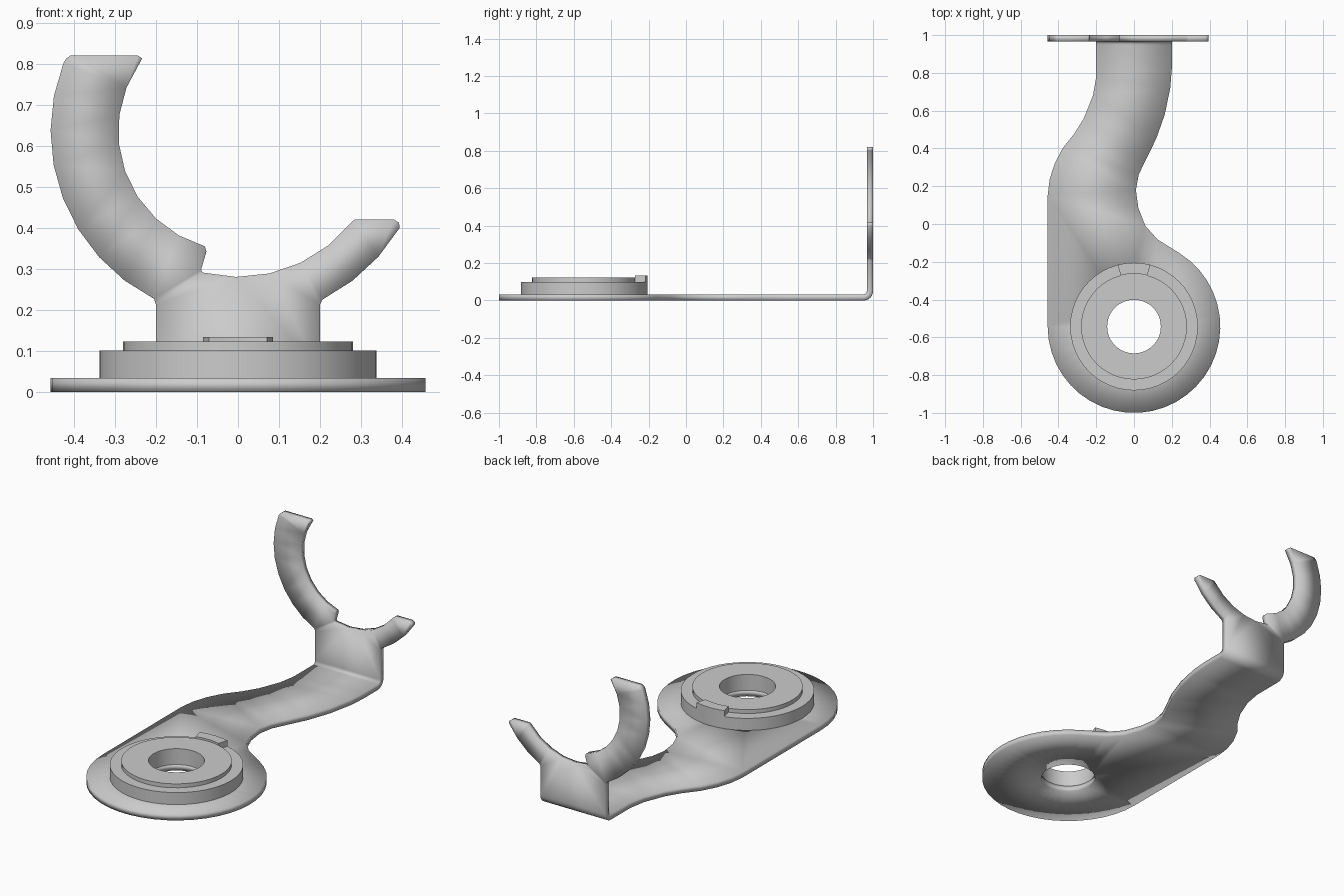
import bpy, bmesh
from math import sin, cos, pi, radians
from mathutils import Vector

if "Cube" in bpy.data.objects:
    bpy.data.objects.remove(bpy.data.objects["Cube"])

CY, R, HOLE, T, BEND = -0.543, 0.457, 0.142, 0.033, 0.05


def arc(cx, cy, r, a0, a1, n):
    return [(cx + r * cos(radians(a0 + (a1 - a0) * i / n)),
             cy + r * sin(radians(a0 + (a1 - a0) * i / n))) for i in range(n + 1)]


def finish(bm, name):
    me = bpy.data.meshes.new(name)
    bm.to_mesh(me)
    bm.free()
    ob = bpy.data.objects.new(name, me)
    bpy.context.collection.objects.link(ob)
    bpy.ops.object.select_all(action='DESELECT')
    ob.select_set(True)
    bpy.context.view_layer.objects.active = ob
    bpy.ops.object.shade_smooth_by_angle(angle=radians(30))
    return ob


def loop_edges(bm, pts):
    vs = [bm.verts.new(p) for p in pts]
    return [bm.edges.new((vs[i], vs[(i + 1) % len(vs)])) for i in range(len(vs))]


def orient(faces, direction):
    for f in faces:
        f.normal_update()
        if f.normal.dot(Vector(direction)) < 0:
            f.normal_flip()


# Sheet-metal bracket: outer skin of arm, bend and fork, thickened inward
bm = bmesh.new()
arm = [(-0.2, 1 - BEND), (-0.2, 0.78), (-0.217, 0.68), (-0.265, 0.56), (-0.315, 0.48),
       (-0.375, 0.405), (-0.42, 0.32), (-0.447, 0.235), (-R, 0.15)]
arm += arc(0, CY, R, 180, 418, 28)
arm += [(0.125, -0.082), (0.06, -0.01), (0.023, 0.085), (0.01, 0.18), (0.025, 0.262),
        (0.065, 0.345), (0.117, 0.45), (0.163, 0.58), (0.192, 0.72), (0.2, 0.82),
        (0.2, 1 - BEND)]
edges = loop_edges(bm, [(x, y, 0) for x, y in arm])
edges += loop_edges(bm, [(x, y, 0) for x, y in arc(0, CY, HOLE, 0, 360, 48)[:-1]])
bmesh.ops.triangle_fill(bm, use_beauty=True, use_dissolve=False, edges=edges,
                        normal=(0, 0, -1))
orient(bm.faces, (0, 0, -1))

# Rounded bend
rows = [[bm.verts.new((x, y, z)) for x in (-0.2, 0.2)]
        for y, z in arc(1 - BEND, BEND, BEND, -90, 0, 6)]
orient([bm.faces.new((a[0], a[1], b[1], b[0])) for a, b in zip(rows, rows[1:])],
       (0, 1, -1))

# Fork with one long and one short prong and a stepped inner arc
CZ = 0.635
fork = [(0.2, BEND), (0.2, 0.213)]
fork += arc(0, CZ, 0.459, -63.3, -31, 3)
fork += [(0.393, 0.412), (0.38, 0.42), (0.285, 0.42)]
fork += arc(0, CZ, 0.355, -38.2, -104, 5)
fork += [(-0.09, 0.297), (-0.077, 0.342), (-0.08, 0.352)]
fork += arc(0, CZ, 0.292, 254, 145, 8)
fork += [(-0.234, 0.813), (-0.245, 0.82), (-0.408, 0.82), (-0.418, 0.813)]
fork += arc(0, CZ, 0.457, 158.5, 243.4, 8)
fork += [(-0.2, 0.213), (-0.2, BEND)]
fe = loop_edges(bm, [(x, 1, z) for x, z in fork])
old = set(bm.faces)
bmesh.ops.triangle_fill(bm, use_beauty=True, use_dissolve=False, edges=fe,
                        normal=(0, 1, 0))
orient([f for f in bm.faces if f not in old], (0, 1, 0))
bmesh.ops.remove_doubles(bm, verts=bm.verts, dist=1e-4)
bracket = finish(bm, "bracket")
mod = bracket.modifiers.new("thickness", 'SOLIDIFY')
mod.thickness, mod.offset, mod.use_even_offset = T, -1, True

# Stepped hub ring around the hole
bm = bmesh.new()
profile = [(HOLE, T), (HOLE, 0.122), (0.28, 0.122), (0.28, 0.1), (0.338, 0.1), (0.338, T)]
N = 48
rings = [[bm.verts.new((r * cos(2 * pi * i / N), CY + r * sin(2 * pi * i / N), z))
          for r, z in profile] for i in range(N)]
for i in range(N):
    a, b = rings[i], rings[(i + 1) % N]
    for j in range(len(profile)):
        k = (j + 1) % len(profile)
        bm.faces.new((a[j], b[j], b[k], a[k]))
bmesh.ops.recalc_face_normals(bm, faces=bm.faces)
finish(bm, "hub")

# Locating tab on the hub step
bm = bmesh.new()
pts = arc(0, CY, 0.338, 75.3, 104.7, 4) + arc(0, CY, 0.28, 104.7, 75.3, 4)
face = bm.faces.new([bm.verts.new((x, y, 0.1)) for x, y in pts])
ext = bmesh.ops.extrude_face_region(bm, geom=[face], use_keep_orig=True)
bmesh.ops.translate(bm, vec=(0, 0, 0.033),
                    verts=[g for g in ext["geom"] if isinstance(g, bmesh.types.BMVert)])
bmesh.ops.recalc_face_normals(bm, faces=bm.faces)
finish(bm, "locating_tab")
